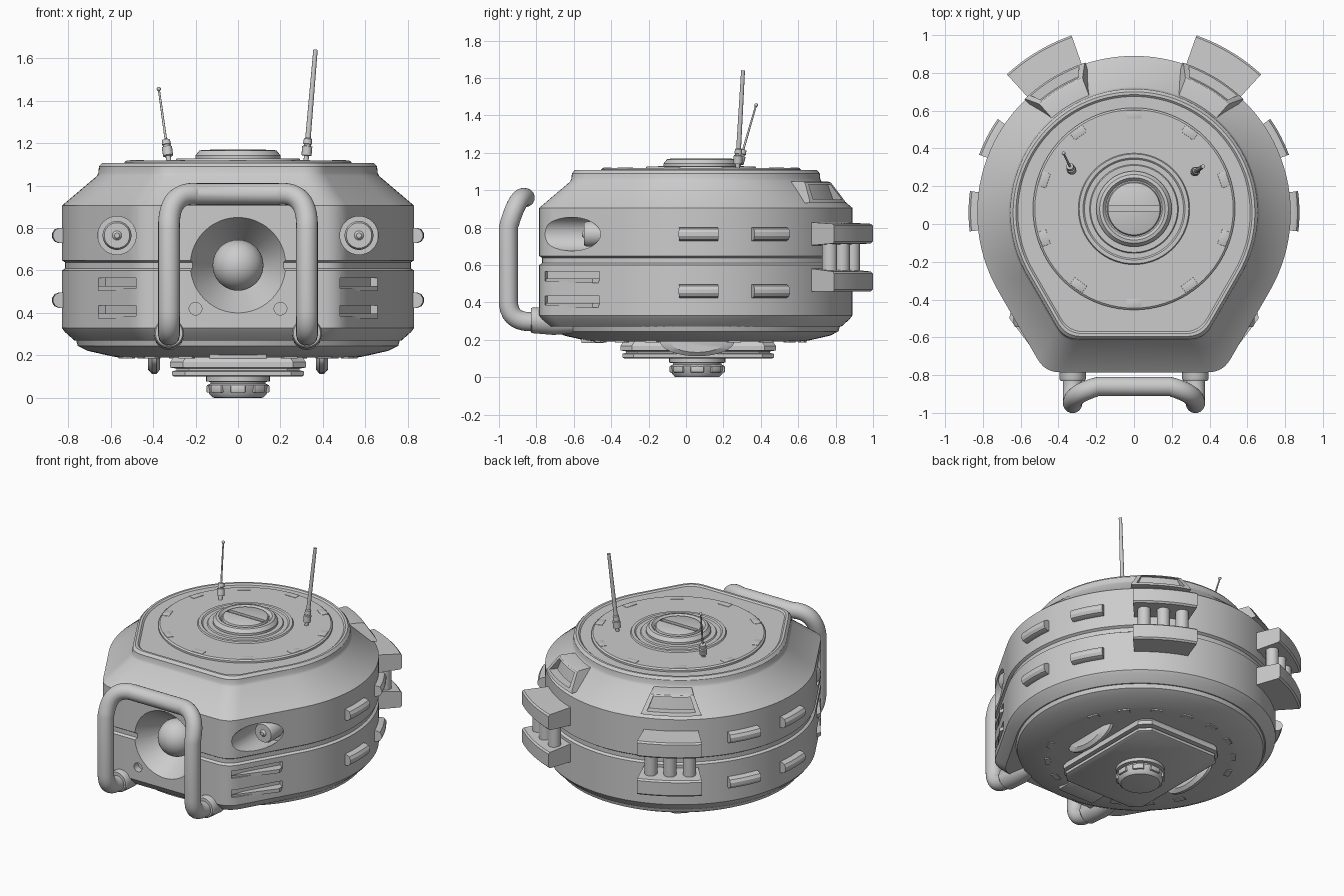
import bpy, bmesh
from math import sin, cos, pi, radians
from mathutils import Vector, Matrix

if "Cube" in bpy.data.objects:
    bpy.data.objects.remove(bpy.data.objects["Cube"])

CY = 0.06  # y of the body axis


def finish(ob, angle=30):
    bpy.ops.object.select_all(action='DESELECT')
    ob.select_set(True)
    bpy.context.view_layer.objects.active = ob
    bpy.ops.object.shade_smooth_by_angle(angle=radians(angle))
    return ob


def loft(name, rings):
    """Skin a list of equal-length closed rings and cap both ends."""
    bm = bmesh.new()
    vs = [[bm.verts.new(p) for p in ring] for ring in rings]
    n = len(vs[0])
    for a, b in zip(vs, vs[1:]):
        for i in range(n):
            bm.faces.new((a[i], a[(i + 1) % n], b[(i + 1) % n], b[i]))
    bm.faces.new(vs[0])
    bm.faces.new(vs[-1])
    bmesh.ops.recalc_face_normals(bm, faces=bm.faces)
    me = bpy.data.meshes.new(name)
    bm.to_mesh(me)
    bm.free()
    ob = bpy.data.objects.new(name, me)
    bpy.context.collection.objects.link(ob)
    return finish(ob)


def lathe(name, prof, n=64, x=0, y=CY):
    return loft(name, [[(x + r * cos(2 * pi * i / n), y + r * sin(2 * pi * i / n), z)
                        for i in range(n)] for r, z in prof])


def rod(name, pts, radii, n=20):
    """Round tube along a path, one radius per point."""
    pts = [Vector(p) for p in pts]
    rings, prev = [], None
    for i, p in enumerate(pts):
        t = (pts[min(i + 1, len(pts) - 1)] - pts[max(i - 1, 0)]).normalized()
        if prev is None:
            u = t.orthogonal().normalized()
        else:
            u = prev.rotation_difference(t) @ u
        prev, v = t, t.cross(u)
        rings.append([p + (u * cos(2 * pi * k / n) + v * sin(2 * pi * k / n)) * radii[i]
                      for k in range(n)])
    return loft(name, rings)


def arc_block(name, prof, mid, half, s=1, n=10, taper=0):
    """Radial (r, z) profile swept around the body axis; s=-1 mirrors it.
    taper narrows the sweep (degrees) for points at the profile's highest z."""
    z0, z1 = min(z for _, z in prof), max(z for _, z in prof)
    rings = []
    for i in range(n + 1):
        ring = []
        for r, z in prof:
            h = half - taper * (z - z0) / (z1 - z0)
            a = radians(mid - h + 2 * h * i / n)
            ring.append((s * r * cos(a), CY + r * sin(a), z))
        rings.append(ring)
    return loft(name, rings)


def box(name, c, size, rot=0.0, bevel=0.0):
    bm = bmesh.new()
    bmesh.ops.create_cube(bm, size=1, matrix=Matrix.Translation(c) @ Matrix.Rotation(rot, 4, 'Z')
                          @ Matrix.Diagonal((*size, 1)))
    if bevel:
        bmesh.ops.bevel(bm, geom=bm.edges[:], offset=bevel, segments=2, affect='EDGES', profile=0.5)
    me = bpy.data.meshes.new(name)
    bm.to_mesh(me)
    bm.free()
    ob = bpy.data.objects.new(name, me)
    bpy.context.collection.objects.link(ob)
    return finish(ob)


def cut(ob, cutter):
    m = ob.modifiers.new('cut', 'BOOLEAN')
    m.operation, m.solver, m.object = 'DIFFERENCE', 'EXACT', cutter
    bpy.context.view_layer.objects.active = ob
    bpy.ops.object.modifier_apply(modifier=m.name)
    bpy.data.objects.remove(cutter)


def outline(d, z):
    """Body plan: round back, two tangent flanks and a flat front, inset by d."""
    r, yf, n = 0.83 - d, -0.785 + d, 72
    pts = [Vector((r * cos(a), CY + r * sin(a), z))
           for a in (radians(-30 + 240 * i / n) for i in range(n + 1))]
    xc = (r + 0.5 * (yf - CY)) / 0.866
    for s in (-1, 1):
        c = Vector((s * xc, yf, z))
        p, q = c + Vector((s * 0.04, 0.069, 0)), c + Vector((-s * 0.08, 0, 0))
        arc = [p * (1 - t) ** 2 + c * 2 * t * (1 - t) + q * t * t for t in (i / 6 for i in range(7))]
        pts += arc if s < 0 else arc[::-1]
    return pts


# main shell with seam groove, sloped shoulder and top rim
body = loft('body_shell', [outline(d, z) for d, z in [
    (.06, .27), (.015, .31), (0, .33), (0, .6), (.016, .61), (.016, .638), (0, .648), (0, .905),
    (.165, 1.045), (.172, 1.06), (.175, 1.09), (.19, 1.107), (.205, 1.107), (.215, 1.098)]])

# front eye recess, sensor holes, flank lamp bores and vent slots
cut(body, rod('cutter', [(0, -.8, .625), (0, -.785, .625), (0, -.6, .625)], [.235, .225, .11], 48))
for s in (-1, 1):
    cut(body, rod('cutter', [(s * .2, -.85, .42), (s * .2, -.74, .42)], [.03, .03]))
    cut(body, rod('cutter', [(s * .57, -.95, .765), (s * .57, -.43, .765)], [.09, .09], 32))
    for z in (.41, .54):
        cut(body, box('cutter', (s * .57, -.61, z), (.07, .34, .05), -s * radians(30)))
finish(body)

# front eye ball
bpy.ops.mesh.primitive_uv_sphere_add(segments=40, ring_count=20, radius=.12, location=(0, -.65, .625))
bpy.context.object.name = 'eye_ball'
finish(bpy.context.object, 60)

# dish under the shell
lathe('lower_dish', [(.75, .29), (.765, .28), (.755, .245), (.71, .222), (.6, .197), (.56, .19)], 96)

# belly plates: rectangles with clipped corners
def plate(w, y0, y1, c, z):
    return [(w, y0 + c, z), (w, y1 - c, z), (w - c, y1, z), (-w + c, y1, z),
            (-w, y1 - c, z), (-w, y0 + c, z), (-w + c, y0, z), (w - c, y0, z)]


loft('belly_plate', [plate(.3, -.33, .46, .06, .2), plate(.32, -.35, .48, .06, .168),
                     plate(.32, -.35, .48, .06, .143), plate(.29, -.32, .45, .06, .138),
                     plate(.29, -.32, .45, .06, .13), plate(.31, -.34, .47, .06, .125),
                     plate(.31, -.34, .47, .06, .106), plate(.3, -.33, .46, .06, .1)])

# belly knob with grip blocks
lathe('belly_knob', [(.15, .11), (.15, .078), (.13, .075), (.13, .068), (.145, .06),
                     (.135, .018), (.12, .002), (.11, 0)], 40)
for i in range(8):
    a = i * pi / 4
    box('knob_grip', (.135 * cos(a), CY + .135 * sin(a), .042), (.026, .07, .034), a, .005)

# half-disc fins, front tab and small pads on the underside
for s in (-1, 1):
    fin = [(CY + .2 * cos(pi * i / 16), .195 - .083 * sin(pi * i / 16)) for i in range(17)]
    loft('belly_fin', [[(s * (.395 + o), CY + (y - CY) * k, .195 + (z - .195) * k) for y, z in fin]
                       for o, k in ((-.028, .75), (-.01, 1), (.01, 1), (.028, .75))])
box('belly_front_tab', (0, -.5, .195), (.27, .12, .025), 0, .004)
for a in list(range(20, 161, 20)) + [205, 225, 245, 295, 315, 335]:
    t = radians(a)
    box('underside_pad', (.57 * cos(t), CY + .57 * sin(t), .196), (.035, .07, .02), t)

# top lid, ring steps and slotted cap
lathe('top_lid', [(.535, 1.08), (.535, 1.11), (.525, 1.118), (.295, 1.118), (.29, 1.127), (.27, 1.127),
                  (.262, 1.12), (.235, 1.12), (.23, 1.128), (.205, 1.128)], 80, y=.08)
cap = lathe('top_cap', [(.2, 1.1), (.2, 1.142), (.182, 1.165), (.165, 1.168), (.15, 1.152), (.143, 1.152),
                        (.138, 1.166), (.13, 1.17)], 56, y=.08)
cut(cap, box('cutter', (0, .08, 1.17), (.27, .03, .03)))
finish(cap)
for i in range(10):
    t = radians(18 + 36 * i)
    box('lid_tab', (.5 * cos(t), .08 + .5 * sin(t), 1.115), (.045, .08, .012), t, .002)

# antennas
def antenna(name, base, tip, r, ball):
    b, t = Vector(base), Vector(tip)
    L = (t - b).length
    at = [0, .03, .032, .075, .077, .085, .087, .11, .115, L]
    rr = [.012, .012, .024, .024, .017, .017, .021, .019, r, r * .8]
    rod(name, [b + (t - b) * (d / L) for d in at], rr, 14)
    if ball:
        bpy.ops.mesh.primitive_uv_sphere_add(segments=12, ring_count=8, radius=.01, location=t)
        bpy.context.object.name = name + '_tip'
        finish(bpy.context.object, 60)


antenna('antenna_short', (-.325, .275, 1.11), (-.373, .375, 1.455), .006, True)
antenna('antenna_tall', (.32, .275, 1.11), (.365, .305, 1.64), .013, False)

# bumper handle: corners rounded with quadratic curves
corners = [Vector(p) for p in [(.325, -.66, .29), (.325, -.95, .3), (.325, -.95, .95),
                               (.32, -.86, .96), (-.32, -.86, .96), (-.325, -.95, .95),
                               (-.325, -.95, .3), (-.325, -.66, .29)]]
# merge the top bend into one sweeping corner on each side
ctrl = [corners[0], corners[1], Vector((.325, -.95, .8)), None, Vector((.2, -.86, .96))]
half = [corners[0]]
def bend(p, c, q, k=8):
    return [p * (1 - t) ** 2 + c * 2 * t * (1 - t) + q * t * t for t in (i / k for i in range(k + 1))]


half += bend(Vector((.325, -.84, .297)), Vector((.325, -.95, .3)), Vector((.325, -.95, .41)))
half += bend(Vector((.325, -.95, .8)), Vector((.33, -.9, .975)), Vector((.19, -.86, .96)), 14)
path = half + [Vector((-p.x, p.y, p.z)) for p in reversed(half)]
rod('bumper_handle', path, [.051] * len(path), 24)

for s in (-1, 1):
    # handle sockets
    rod('handle_socket', [(s * .325, -.83, .305), (s * .325, -.82, .305), (s * .325, -.7, .295),
                          (s * .325, -.6, .285)], [.064, .07, .07, .05], 28)
    # flank lamps
    rod('flank_lamp', [(s * .57, y, .765) for y in (-.42, -.53, -.545, -.545, -.525, -.525, -.545, -.555)],
        [.068, .068, .06, .046, .04, .026, .022, .012], 28)
    # vent louvres
    for z in (.385, .515):
        loft('vent_louvre', [[(s * x, y, zz) for x, y in ((.47, -.75), (.66, -.5), (.645, -.42), (.56, -.5))]
                             for zz in (z - .012, z + .012)])
    # side pegs
    for z in (.765, .46):
        for a in (0.5, 27.5):
            arc_block('side_peg', [(.79, z - .036), (.845, z - .036), (.865, z - .028), (.876, z - .01),
                                   (.876, z + .01), (.865, z + .028), (.845, z + .036), (.79, z + .036)],
                      a, 7, s, 6)
    # rear clamp blocks with three pistons between
    arc_block('rear_block_upper', [(.75, .7), (.985, .715), (.995, .725), (.995, .81), (.985, .82), (.75, .832)],
              59, 11.6, s)
    arc_block('rear_block_lower', [(.75, .458), (.985, .458), (.995, .468), (.995, .555), (.985, .565), (.75, .588)],
              59, 11.6, s)
    for a in (51.5, 59, 66.5):
        t = radians(a)
        lathe('rear_piston', [(.04, .54), (.04, .75)], 24, s * .905 * cos(t), CY + .905 * sin(t))
    # shoulder hoods with a recessed face
    hood = arc_block('shoulder_hood', [(.62, .93), (.835, .93), (.83, .945), (.765, 1.04), (.75, 1.046), (.62, 1.046)],
                     59, 13, s, taper=3)
    cut(hood, arc_block('cutter', [(.775, .95), (.9, .95), (.9, 1.03), (.755, 1.03)], 59, 10.5, s, taper=2))
    finish(hood)
